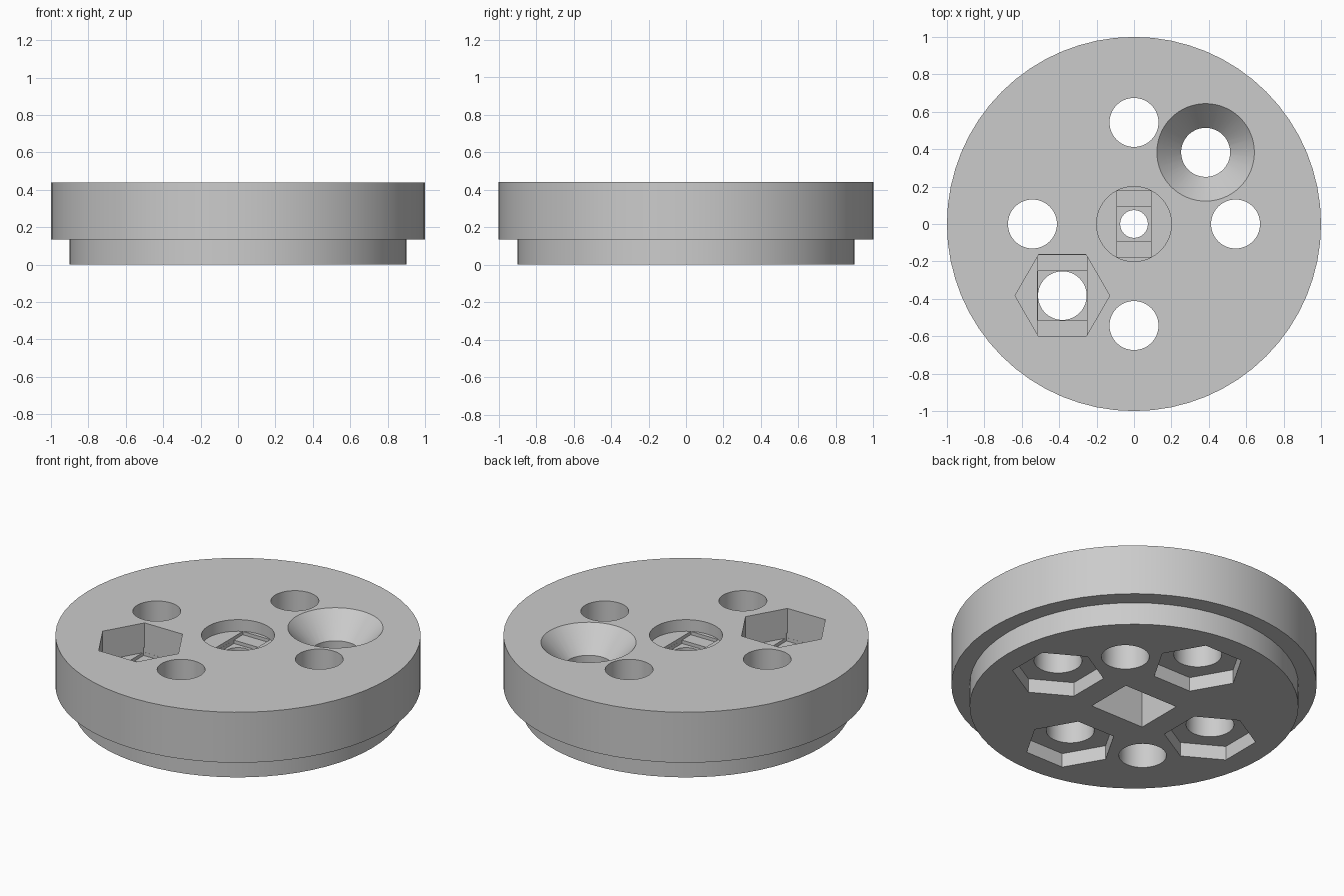
import bpy, bmesh, math
from mathutils import Matrix, Vector

if "Cube" in bpy.data.objects:
    bpy.data.objects.remove(bpy.data.objects["Cube"], do_unlink=True)

TOP, STEP = 0.44, 0.135        # full height and ledge height
HOLE, RING, DIAG = 0.131, 0.543, 0.383
HEX = 0.253
SIDES = 64

grey = bpy.data.materials.new("plain grey")
grey.use_nodes = True
colour = (0.6, 0.6, 0.6, 1)
grey.diffuse_color = colour
grey.node_tree.nodes["Principled BSDF"].inputs["Base Color"].default_value = colour


def add_object(name, bm):
    bmesh.ops.recalc_face_normals(bm, faces=bm.faces)
    mesh = bpy.data.meshes.new(name)
    bm.to_mesh(mesh)
    bm.free()
    obj = bpy.data.objects.new(name, mesh)
    bpy.context.collection.objects.link(obj)
    mesh.materials.append(grey)
    return obj


def prism(name, x, y, low, high, radius, sides=SIDES, top_radius=None, turn=0):
    """Upright prism or cone with its first corner at the angle 'turn'."""
    bm = bmesh.new()
    rings = []
    for z, r in ((low, radius), (high, top_radius or radius)):
        angles = [turn + math.tau * i / sides for i in range(sides)]
        rings.append([bm.verts.new((x + r * math.cos(a), y + r * math.sin(a), z)) for a in angles])
    for i in range(sides):
        j = (i + 1) % sides
        bm.faces.new((rings[0][i], rings[0][j], rings[1][j], rings[1][i]))
    bm.faces.new(rings[0])
    bm.faces.new(rings[1])
    return add_object(name, bm)


def box(name, x, y, low, high, half_x, half_y):
    bm = bmesh.new()
    size = Matrix.Diagonal((2 * half_x, 2 * half_y, high - low, 1))
    place = Matrix.Translation(Vector((x, y, (low + high) / 2)))
    bmesh.ops.create_cube(bm, size=1, matrix=place @ size)
    return add_object(name, bm)


def bridged_hole(x, y, floor, half, slot_length, layer=0.02):
    """Slot, then square, stepping down from a pocket floor to a round hole."""
    return [box("slot_cutter", x, y, floor - layer, floor + 0.03, half, slot_length),
            box("square_cutter", x, y, floor - 2 * layer, floor - layer / 2, half - 0.0005, half)]


# Stepped round body, revolved from its outline
bm = bmesh.new()
outline = [(0, 0), (0.9, 0), (0.9, STEP), (1, STEP), (1, TOP), (0, TOP)]
points = [bm.verts.new((r, 0, z)) for r, z in outline]
edges = [bm.edges.new(pair) for pair in zip(points, points[1:])]
bmesh.ops.spin(bm, geom=points + edges, cent=(0, 0, 0), axis=(0, 0, 1),
               angle=math.tau, steps=SIDES, use_duplicate=False)
bmesh.ops.remove_doubles(bm, verts=bm.verts, dist=0.0001)
bmesh.ops.dissolve_limit(bm, angle_limit=0.01, verts=bm.verts, edges=bm.edges)
body = add_object("round_mount_body", bm)

cutters = []

# Four through holes with hexagonal nut pockets underneath
for i in range(4):
    a = i * math.pi / 2
    x, y = RING * math.cos(a), RING * math.sin(a)
    cutters.append(prism("hole_cutter", x, y, -0.1, TOP + 0.1, HOLE))
    cutters.append(prism("nut_pocket_cutter", x, y, -0.1, 0.085, HEX, 6, turn=a + math.pi / 6))

# Countersunk screw hole
cutters.append(prism("screw_hole_cutter", DIAG, DIAG, -0.1, TOP + 0.1, HOLE))
cutters.append(prism("countersink_cutter", DIAG, DIAG, TOP - 0.14, TOP + 0.01, HOLE - 0.0005,
                     top_radius=0.27))

# Top nut pocket with stepped floor
cutters.append(prism("top_nut_cutter", -DIAG, -DIAG, 0.262, TOP + 0.1, HEX, 6))
cutters += bridged_hole(-DIAG, -DIAG, 0.262, HOLE + 0.001, 0.2185)
cutters.append(prism("nut_hole_cutter", -DIAG, -DIAG, -0.1, 0.3, HOLE - 0.001))

# Centre: round recess, stepped hole and rectangular pocket underneath
cutters.append(prism("recess_cutter", 0, 0, TOP - 0.07, TOP + 0.1, 0.2))
cutters += bridged_hole(0, 0, TOP - 0.07, 0.092, 0.177)
cutters.append(prism("centre_hole_cutter", 0, 0, 0.1, TOP + 0.1, 0.074))
cutters.append(box("lower_pocket_cutter", 0, 0, -0.1, 0.24, 0.18, 0.145))

# Carve the body, then discard the cutters
for cutter in cutters:
    cutter.hide_render = True
    mod = body.modifiers.new(cutter.name, "BOOLEAN")
    mod.operation = "DIFFERENCE"
    mod.solver = "EXACT"
    mod.object = cutter
graph = bpy.context.evaluated_depsgraph_get()
carved = bpy.data.meshes.new_from_object(body.evaluated_get(graph))
body.modifiers.clear()
body.data = carved
carved.materials.clear()
carved.materials.append(grey)
for poly in carved.polygons:
    poly.material_index = 0
for cutter in cutters:
    bpy.data.objects.remove(cutter, do_unlink=True)

# Smooth round walls, crisp edges
bpy.ops.object.select_all(action="DESELECT")
body.select_set(True)
bpy.context.view_layer.objects.active = body
bpy.ops.object.shade_smooth_by_angle(angle=math.radians(25))
